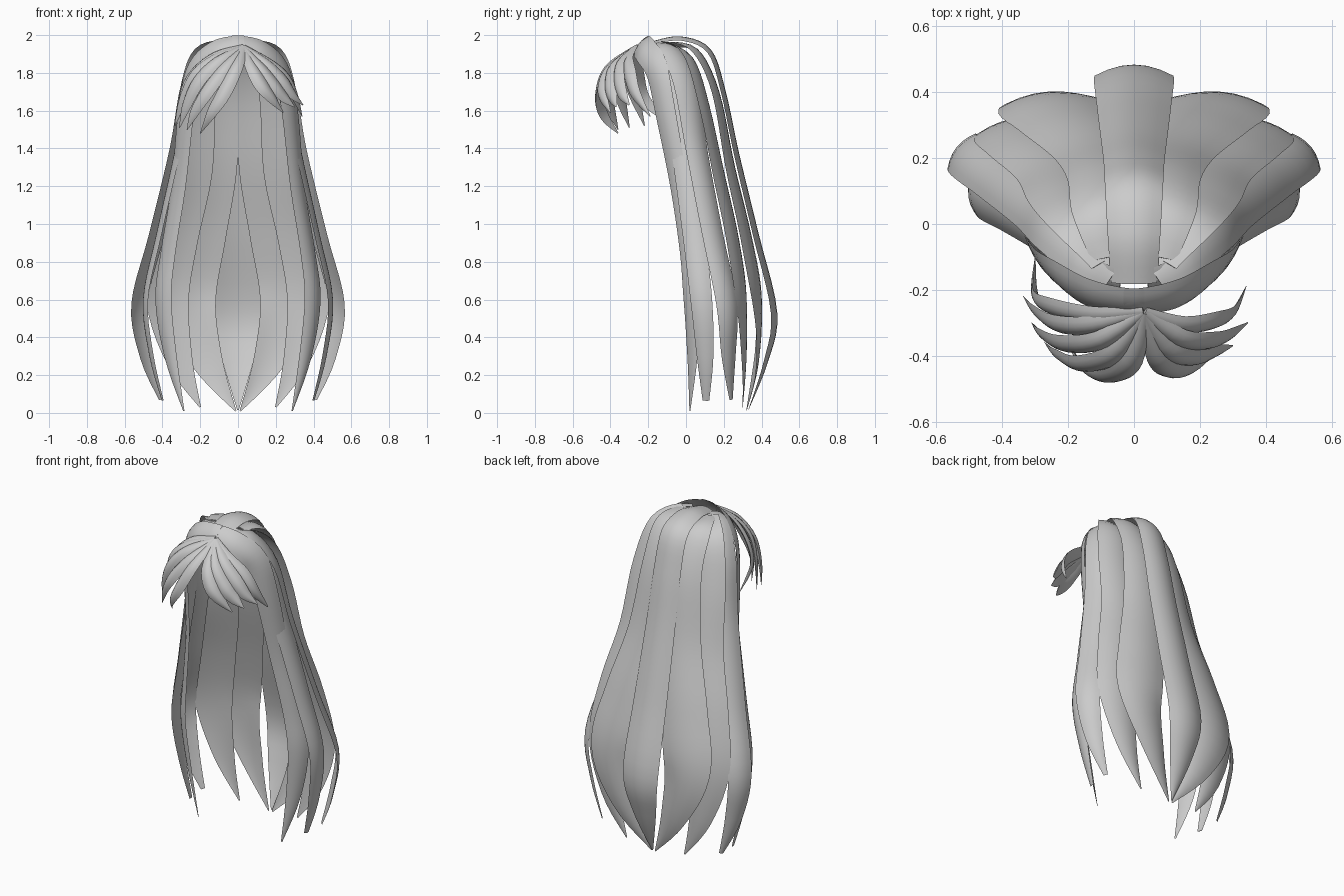
import bpy, bmesh
from mathutils import Vector

STEPS = 5          # rings per path segment
ACROSS = 6         # facets across a lock


def spline(pts, i, t):
    """Catmull-Rom point on segment i (works on x, y, z and half width)."""
    p = [pts[max(0, min(len(pts) - 1, i + k))] for k in (-1, 0, 1, 2)]
    return [0.5 * (2 * b + (c - a) * t + (2 * a - 5 * b + 4 * c - d) * t * t
                   + (3 * b - a - 3 * c + d) * t ** 3) for a, b, c, d in zip(*p)]


def lock(name, pts, outward, bulge=0.28, inner=0.12, mirror=False):
    """Sweep a crescent section along pts (x, y, z, half width)."""
    samples = [spline(pts, i, k / STEPS) for i in range(len(pts) - 1) for k in range(STEPS)]
    samples.append(list(pts[-1]))
    centres = [Vector(s[:3]) for s in samples]
    bm = bmesh.new()
    rings = []
    for j, c in enumerate(centres):
        tan = (centres[min(j + 1, len(centres) - 1)] - centres[max(j - 1, 0)]).normalized()
        n = Vector(outward)
        n = (n - tan * n.dot(tan)).normalized()
        side = tan.cross(n)
        w = max(samples[j][3], 0.002)
        ring = []
        for k in range(ACROSS + 1):
            s = -1 + 2 * k / ACROSS
            ring.append(bm.verts.new(c + side * s * w + n * w * bulge * (0.6 - s * s)))
        for k in range(ACROSS - 1, 0, -1):
            s = -1 + 2 * k / ACROSS
            ring.append(bm.verts.new(c + side * s * w
                                     + n * w * (inner * (1 - s * s) - 0.4 * bulge)))
        rings.append(ring)
    m = len(rings[0])
    for a, b in zip(rings, rings[1:]):
        for k in range(m):
            bm.faces.new((a[k], a[(k + 1) % m], b[(k + 1) % m], b[k]))
    bm.faces.new(rings[0])
    bm.faces.new(rings[-1])
    bmesh.ops.recalc_face_normals(bm, faces=bm.faces)
    me = bpy.data.meshes.new(name)
    bm.to_mesh(me)
    bm.free()
    ob = bpy.data.objects.new(name, me)
    bpy.context.collection.objects.link(ob)
    if mirror:
        ob.modifiers.new("Mirror", 'MIRROR').use_mirror_merge = False
    bpy.ops.object.select_all(action='DESELECT')
    ob.select_set(True)
    bpy.context.view_layer.objects.active = ob
    bpy.ops.object.shade_smooth_by_angle(angle=0.9)
    return ob


# Centre back lock, over the crown
lock("back_centre_lock", [
    (0, -.18, 1.955, .07), (0, -.03, 1.98, .08), (0, .12, 1.915, .088), (0, .195, 1.7, .092),
    (0, .265, 1.37, .1), (0, .365, .95, .112), (0, .463, .53, .12), (0, .42, .27, .08),
    (0, .33, .015, .004)], (0, 1, .5))

# Inner back locks that meet at the centre
lock("back_inner_lock", [
    (.07, -.1, 1.955, .06), (.1, .05, 1.92, .09), (.1, .16, 1.7, .105),
    (.13, .24, 1.3, .125), (.21, .325, .93, .145), (.265, .38, .6, .148),
    (.165, .375, .28, .085), (.012, .32, .01, .004)], (.14, 1, .4), bulge=.22, mirror=True)

# Outer back locks, tucked under the inner ones
lock("back_outer_lock", [
    (.08, -.11, 1.945, .06), (.17, .02, 1.88, .09), (.22, .1, 1.64, .105),
    (.25, .18, 1.27, .115), (.33, .255, .92, .12), (.375, .3, .6, .115),
    (.31, .31, .28, .07), (.2, .3, .03, .004)], (.25, 1, .4), bulge=.22, mirror=True)

# Broad side locks, the widest part
lock("side_back_lock", [
    (.06, -.15, 1.95, .06), (.16, -.08, 1.925, .078), (.255, .005, 1.75, .085),
    (.325, .06, 1.4, .072), (.435, .145, .95, .07), (.528, .22, .58, .07),
    (.49, .23, .3, .05), (.41, .24, .07, .012)], (.8, .6, .4), mirror=True)

# Side locks above the ears
lock("side_front_lock", [
    (.04, -.18, 1.94, .045), (.17, -.13, 1.9, .06), (.262, -.06, 1.73, .07),
    (.32, -.015, 1.4, .065), (.42, .04, .95, .06), (.492, .08, .6, .058),
    (.46, .1, .3, .045), (.4, .105, .065, .018)], (1, -.2, .4), mirror=True)

# Face-framing locks, crossing the forehead like a band
lock("face_lock", [
    (-.03, -.24, 1.945, .068), (.03, -.24, 1.945, .068), (.14, -.215, 1.915, .07),
    (.235, -.16, 1.82, .07), (.28, -.115, 1.6, .068), (.32, -.04, 1.2, .06),
    (.375, .01, .85, .06), (.4, .025, .6, .06), (.36, .03, .3, .042),
    (.287, .02, .01, .004)], (.7, -.7, .5), mirror=True)

# Fringe: each lock fans out from one parting point
PARTING = (.03, -.27, 1.94)
WIDTHS = (.036, .042, .032, .003)
FRINGE = {
    "left": [
        [(-.01, -.42, 1.83), (-.08, -.465, 1.69), (-.15, -.44, 1.58), (-.2, -.36, 1.48)],
        [(-.06, -.395, 1.84), (-.16, -.43, 1.71), (-.23, -.4, 1.6), (-.27, -.36, 1.5)],
        [(-.1, -.355, 1.87), (-.21, -.37, 1.76), (-.275, -.34, 1.63), (-.31, -.3, 1.51)],
        [(-.12, -.31, 1.88), (-.23, -.31, 1.79), (-.295, -.27, 1.66), (-.335, -.22, 1.52)],
        [(-.12, -.28, 1.89), (-.24, -.26, 1.79), (-.3, -.22, 1.66), (-.3, -.1, 1.54)]],
    "right": [
        [(.075, -.41, 1.83), (.125, -.45, 1.74), (.18, -.44, 1.67), (.24, -.4, 1.59)],
        [(.11, -.39, 1.84), (.19, -.41, 1.74), (.25, -.39, 1.67), (.3, -.37, 1.62)],
        [(.14, -.35, 1.86), (.23, -.36, 1.77), (.29, -.34, 1.69), (.345, -.3, 1.63)],
        [(.14, -.31, 1.87), (.24, -.3, 1.79), (.3, -.27, 1.69), (.34, -.19, 1.57)]],
}
for side, locks in FRINGE.items():
    sx = -1 if side == "left" else 1
    for i, path in enumerate(locks):
        pts = [PARTING + (.02,)] + [p + (w,) for p, w in zip(path, WIDTHS)]
        lock(f"fringe_{side}_{i + 1}", pts, (sx * (.2 + .15 * i), -1, .7), bulge=.5, inner=-.1)
